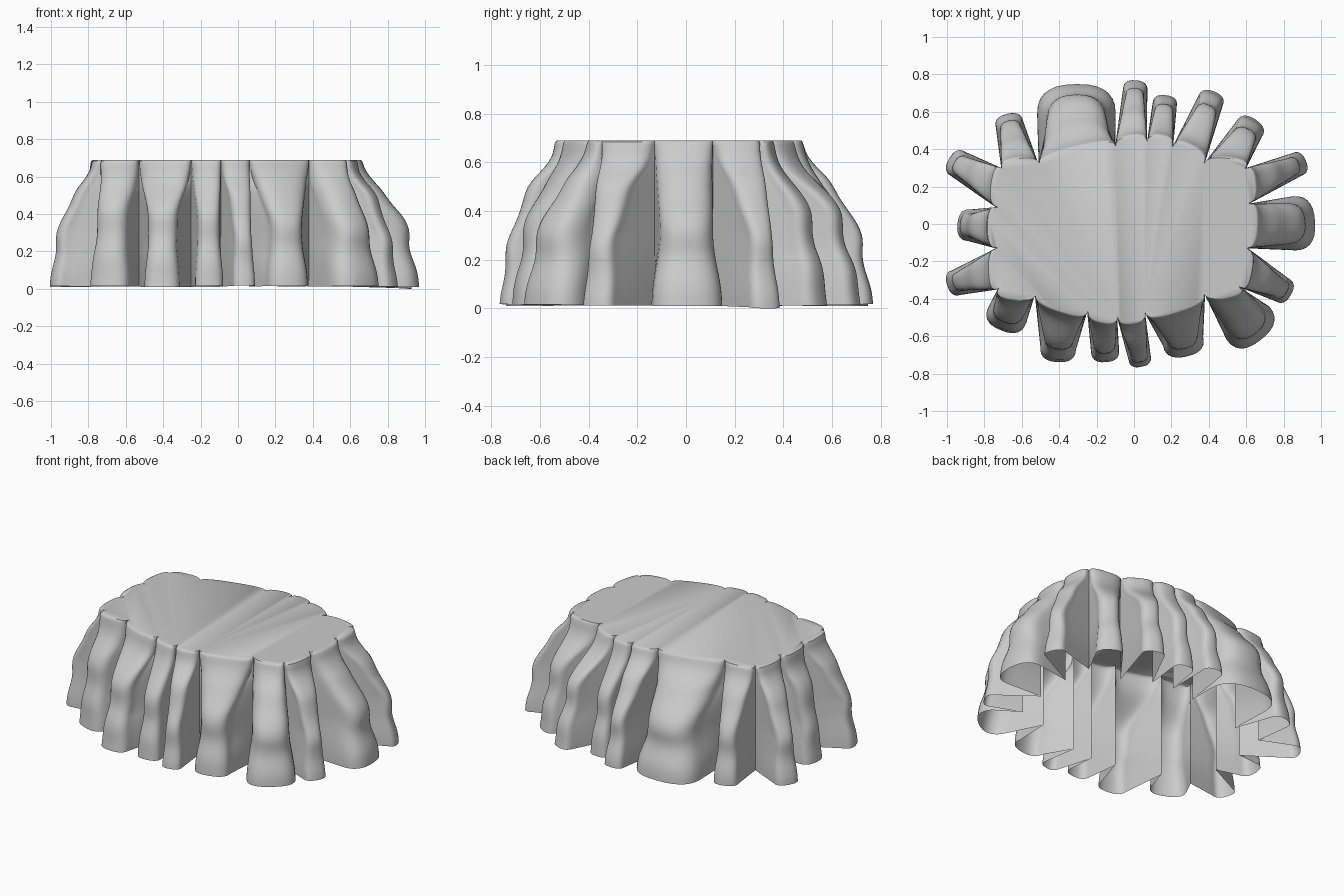
import bpy, bmesh, math, random
from mathutils import Vector

if "Cube" in bpy.data.objects:
    bpy.data.objects.remove(bpy.data.objects["Cube"])

random.seed(4)
TOP = 0.69

# Folds clockwise seen from above: start valley (x, y), bottom tip (x, y), tip width
FOLDS = [
    (0.60, 0.30, 0.92, 0.34, 0.13), (0.62, 0.11, 0.97, 0.01, 0.29),
    (0.61, -0.13, 0.84, -0.38, 0.14), (0.57, -0.34, 0.68, -0.62, 0.29),
    (0.38, -0.38, 0.28, -0.71, 0.22), (0.06, -0.48, 0.04, -0.765, 0.12),
    (-0.09, -0.50, -0.15, -0.74, 0.15), (-0.25, -0.47, -0.41, -0.74, 0.19),
    (-0.53, -0.38, -0.71, -0.57, 0.22), (-0.73, -0.35, -1.00, -0.33, 0.14),
    (-0.74, -0.13, -0.945, 0.00, 0.17), (-0.74, 0.09, -0.99, 0.35, 0.15),
    (-0.71, 0.30, -0.68, 0.59, 0.15), (-0.51, 0.32, -0.31, 0.75, 0.42),
    (-0.10, 0.42, 0.01, 0.77, 0.13), (0.07, 0.44, 0.17, 0.69, 0.13),
    (0.21, 0.42, 0.43, 0.71, 0.14), (0.38, 0.33, 0.65, 0.56, 0.16),
]
# Drape profile: height, outward fraction
DRAPE = [(0.69, 0.0), (0.60, 0.10), (0.50, 0.46), (0.40, 0.68), (0.30, 0.79),
         (0.20, 0.87), (0.10, 0.94), (0.0, 1.0)]
ROWS, SIDE, CAP = 30, 5, 14


def drape(z):
    for (z0, f0), (z1, f1) in zip(DRAPE, DRAPE[1:]):
        if z >= z1:
            return f0 + (f1 - f0) * (z0 - z) / (z0 - z1)
    return 1.0


def fold_section(a, b, tip, width, z, phase):
    """U-shaped section of one fold at height z, from valley a up to valley b."""
    mid = (a + b) / 2
    axis = (tip - mid).normalized()
    full = (tip - mid).length
    f = sum(drape(max(0, min(TOP, z + o))) for o in (-0.03, 0, 0.03)) / 3
    # soft ripples down the cloth
    f += 0.045 * math.sin(z * 22 + phase) * min(1, 4 * z) * min(1, 5 * (TOP - z))
    d = max(full * f, 0.0) * (1 - 0.045 / full) + 0.045
    half = (a - b) / 2
    perp = Vector((-axis.y, axis.x))
    if perp.dot(half) < 0:
        perp = -perp
    flare = 0.88 + 0.12 * math.cos(z * 10)
    if z > 0.3:
        flare = 0.76
    g = min(1, f * 1.2)
    side = half * (1 - g) + perp * (width / 2) * flare * g
    cap = min(d * 0.9, max(0.045, width * 0.38))
    base = mid + axis * (d - cap)
    pts = [a.lerp(base + side, i / SIDE) for i in range(SIDE)]
    for i in range(CAP + 1):
        t = math.pi * i / CAP
        c, s = math.cos(t), math.sin(t)
        pts.append(base + side * math.copysign(abs(c) ** 0.8, c) + axis * cap * s ** 0.8
                   if 0 < i < CAP else base + side * (1 if i == 0 else -1))
    pts += [(base - side).lerp(b, i / SIDE) for i in range(1, SIDE)]
    return pts


phases = [random.uniform(0, 6.28) for _ in FOLDS]
dips = [random.uniform(0.008, 0.02) for _ in FOLDS]
dips[0] = 0.0
bm = bmesh.new()
rings = []

# Draped skirt rings, with a softly rounded top hem
heights = [(TOP, 0.985), (TOP - 0.005, 0.996)]
heights += [((TOP - 0.018) * (1 - i / ROWS), 1.0) for i in range(ROWS + 1)]
for z, scale in heights:
    ring = []
    for i, (ax, ay, tx, ty, w) in enumerate(FOLDS):
        a = Vector((ax, ay))
        b = Vector(FOLDS[(i + 1) % len(FOLDS)][:2])
        pts = fold_section(a, b, Vector((tx, ty)), w, z, phases[i])
        for k, p in enumerate(pts):
            lift = dips[i] * math.sin(math.pi * k / len(pts)) + 0.012 * (1 - math.sin(math.pi * k / len(pts)))
            zz = z + lift * (1 - z / TOP)
            ring.append(bm.verts.new((p.x * scale, p.y * scale, zz)))
    rings.append(ring)

for r0, r1 in zip(rings, rings[1:]):
    n = len(r0)
    for i in range(n):
        j = (i + 1) % n
        bm.faces.new((r0[i], r0[j], r1[j], r1[i]))

# Flat table top
bm.faces.new(list(reversed(rings[0])))
bmesh.ops.recalc_face_normals(bm, faces=bm.faces)

mesh = bpy.data.meshes.new("draped_tablecloth")
bm.to_mesh(mesh)
bm.free()
cloth = bpy.data.objects.new("draped_tablecloth", mesh)
bpy.context.collection.objects.link(cloth)
bpy.context.view_layer.objects.active = cloth
cloth.select_set(True)
bpy.ops.object.shade_smooth_by_angle(angle=math.radians(40))
